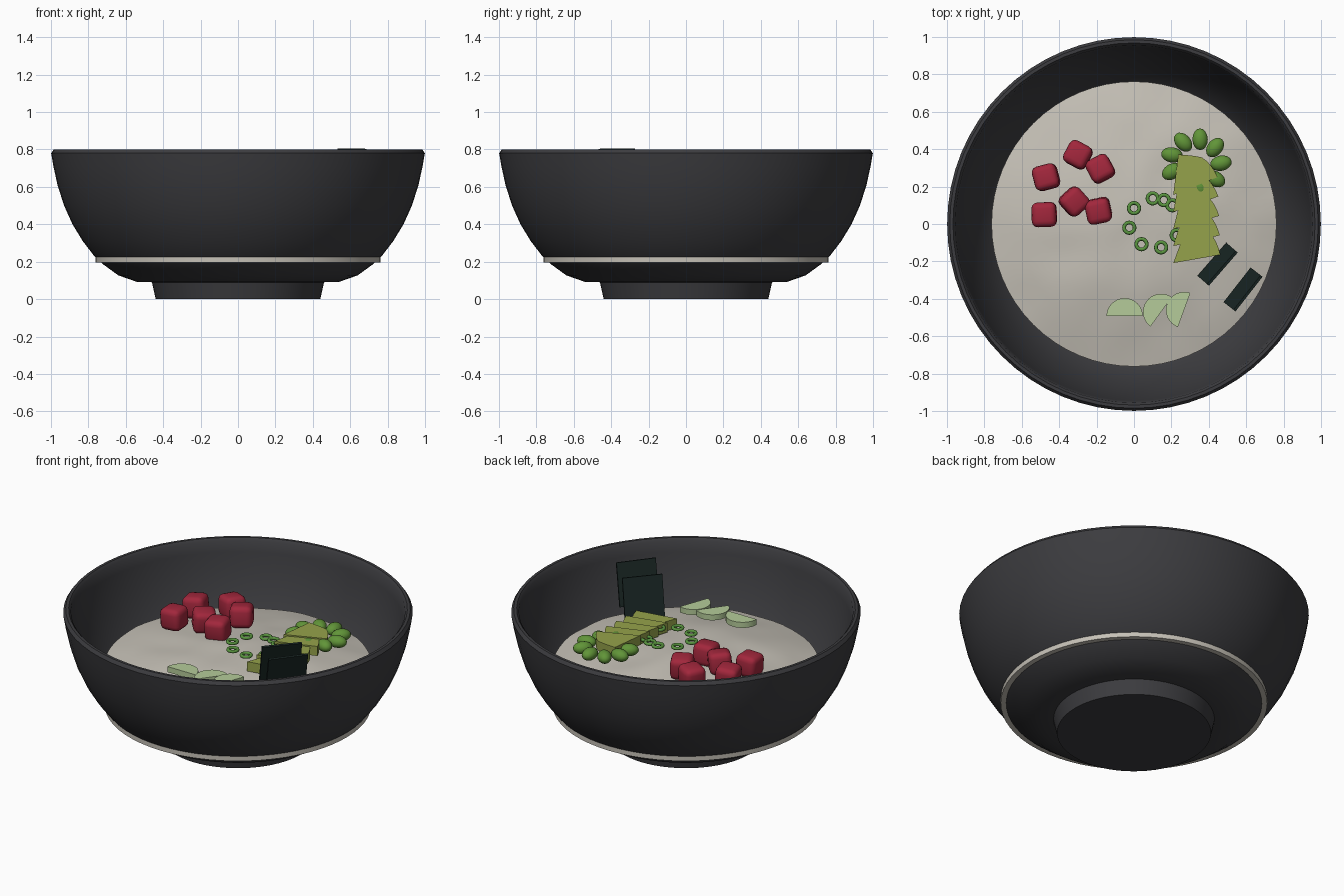
import bpy, bmesh, random
from math import sin, cos, pi, radians, atan2
from mathutils import Matrix, Vector, noise

if "Cube" in bpy.data.objects:
    bpy.data.objects.remove(bpy.data.objects["Cube"])

random.seed(4)


def material(name, rgb):
    m = bpy.data.materials.new(name)
    m.diffuse_color = (*rgb, 1)
    m.use_nodes = True
    m.node_tree.nodes["Principled BSDF"].inputs["Base Color"].default_value = m.diffuse_color
    return m


DARK = material("charcoal_glaze", (.045, .045, .05))
RICE = material("rice", (.56, .53, .47))
RED = material("red_fish", (.36, .02, .045))
BEAN = material("bean_green", (.12, .3, .04))
AVO = material("avocado_green", (.3, .36, .07))
CUKE = material("cucumber_green", (.46, .6, .32))
NORI = material("seaweed", (.01, .02, .018))
ONION = material("onion_green", (.1, .3, .05))


def finish(bm, name, mat, angle=35):
    bmesh.ops.recalc_face_normals(bm, faces=bm.faces)
    me = bpy.data.meshes.new(name)
    bm.to_mesh(me)
    bm.free()
    me.materials.append(mat)
    ob = bpy.data.objects.new(name, me)
    bpy.context.collection.objects.link(ob)
    bpy.ops.object.select_all(action='DESELECT')
    ob.select_set(True)
    bpy.context.view_layer.objects.active = ob
    if angle:
        bpy.ops.object.shade_smooth_by_angle(angle=radians(angle))
    return ob


def lathe(profile, n=64):
    """Revolve a profile that starts and ends on the axis."""
    bm = bmesh.new()
    vs = [bm.verts.new((r, 0, z)) for r, z in profile]
    es = [bm.edges.new(p) for p in zip(vs, vs[1:])]
    bmesh.ops.spin(bm, geom=vs + es, cent=(0, 0, 0), axis=(0, 0, 1),
                   angle=2 * pi, steps=n, use_merge=True)
    bmesh.ops.remove_doubles(bm, verts=bm.verts, dist=1e-4)
    return bm


def slab(points, thick):
    """Extrude a flat outline upwards."""
    bm = bmesh.new()
    f = bm.faces.new([bm.verts.new((x, y, 0)) for x, y in points])
    r = bmesh.ops.extrude_face_region(bm, geom=[f])
    vs = [g for g in r["geom"] if isinstance(g, bmesh.types.BMVert)]
    bmesh.ops.translate(bm, verts=vs, vec=(0, 0, thick))
    return bm


def arc(r, a0, a1, n):
    return [(r * cos(radians(a0 + (a1 - a0) * i / n)),
             r * sin(radians(a0 + (a1 - a0) * i / n))) for i in range(n + 1)]


# bowl with solid foot
finish(lathe([(0, 0), (.44, 0), (.46, .09), (.54, .092), (.64, .127), (.72, .185),
              (.77, .232), (.83, .31), (.885, .4), (.93, .5), (.965, .61),
              (.987, .71), (.999, .78), (.985, .8), (.968, .8), (.955, .785),
              (.945, .72), (.92, .61), (.885, .5), (.84, .4), (.785, .31),
              (.7, .225), (.55, .16), (0, .14)]), "bowl", DARK)

# rice bed, gently domed and uneven
R = .762
dome = [(R * (1 - i / 10), .455 + .1 * (1 - (1 - i / 10) ** 2)) for i in range(11)]
bm = lathe([(0, .195), (R, .195)] + dome)
for v in bm.verts:
    if v.co.z > .4:
        v.co.z += .012 * noise.noise(v.co * 5)
finish(bm, "rice_bed", RICE, 50)

# fish cubes
cubes = [(-.47, .25, 15), (-.30, .37, -28), (-.18, .295, 28),
         (-.32, .12, 42), (-.19, .07, 12), (-.48, .05, 2)]
for i, (x, y, a) in enumerate(cubes):
    bm = bmesh.new()
    bmesh.ops.create_cube(bm, size=.132)
    bmesh.ops.bevel(bm, geom=bm.edges[:], offset=.032, segments=3, profile=.5,
                    affect='EDGES')
    ob = finish(bm, f"fish_cube_{i + 1}", RED, 60)
    ob.location = (x, y, .6)
    ob.rotation_euler = (random.uniform(-.12, .12), random.uniform(-.12, .12), radians(a))

# ring of beans
for i in range(9):
    a = radians(i * 40)
    bm = bmesh.new()
    bmesh.ops.create_uvsphere(bm, u_segments=16, v_segments=10, radius=1)
    bmesh.ops.scale(bm, verts=bm.verts, vec=(.058, .041, .036))
    ob = finish(bm, f"bean_{i + 1}", BEAN, 60)
    ob.location = (.33 + .135 * cos(a), .325 + .13 * sin(a), .595)
    ob.rotation_euler = (0, 0, a + .2)

# fanned avocado slices
for i in range(5):
    bm = slab([(0, 0)] + arc(.255, 0, 62, 8), .06)
    ob = finish(bm, f"avocado_slice_{i + 1}", AVO, 30)
    ob.scale.x = 1
    ob.location = (.21, .155 - .091 * i, .575 - .008 * i)
    ob.rotation_euler = (0, 0, radians(22 - 3 * i))
    # trim the left side straight along the fan
    for v in ob.data.vertices:
        w = Matrix.Rotation(ob.rotation_euler.z, 3, 'Z') @ v.co
        if w.y > .2:
            w.y = .2 + (w.y - .2) * .3
        w.x = max(w.x, 0)
        v.co = w
    ob.rotation_euler = (0, 0, 0)

# cucumber half slices
for i, (x, y, a) in enumerate([(-.05, -.493, 0), (.145, -.47, 54), (.268, -.46, 70)]):
    ob = finish(slab(arc(.097, 0, 180, 16), .035), f"cucumber_slice_{i + 1}", CUKE, 30)
    ob.location = (x, y, .55 + .004 * i)
    ob.rotation_euler = (0, 0, radians(a))

# leaning seaweed sheets
for i, (x, y, a) in enumerate([(.447, -.215, 49), (.583, -.35, 52)]):
    bm = bmesh.new()
    bmesh.ops.create_cube(bm, size=1)
    bmesh.ops.scale(bm, verts=bm.verts, vec=(.235, .014, .26))
    ob = finish(bm, f"seaweed_sheet_{i + 1}", NORI, 0)
    ob.location = (x, y, .665 + .012 * i)
    ob.rotation_euler = (radians(15), 0, radians(a))

# spring onion rings
rings = [(0, .085), (.1, .137), (.16, .128), (.205, .1),
         (-.025, -.02), (.04, -.108), (.145, -.125), (.228, -.06)]
for i, (x, y) in enumerate(rings):
    bpy.ops.mesh.primitive_torus_add(major_radius=.028, minor_radius=.01,
                                     major_segments=20, minor_segments=8,
                                     location=(x, y, .595))
    ob = bpy.context.object
    ob.name = f"onion_ring_{i + 1}"
    ob.data.materials.append(ONION)
    bpy.ops.object.shade_smooth()
